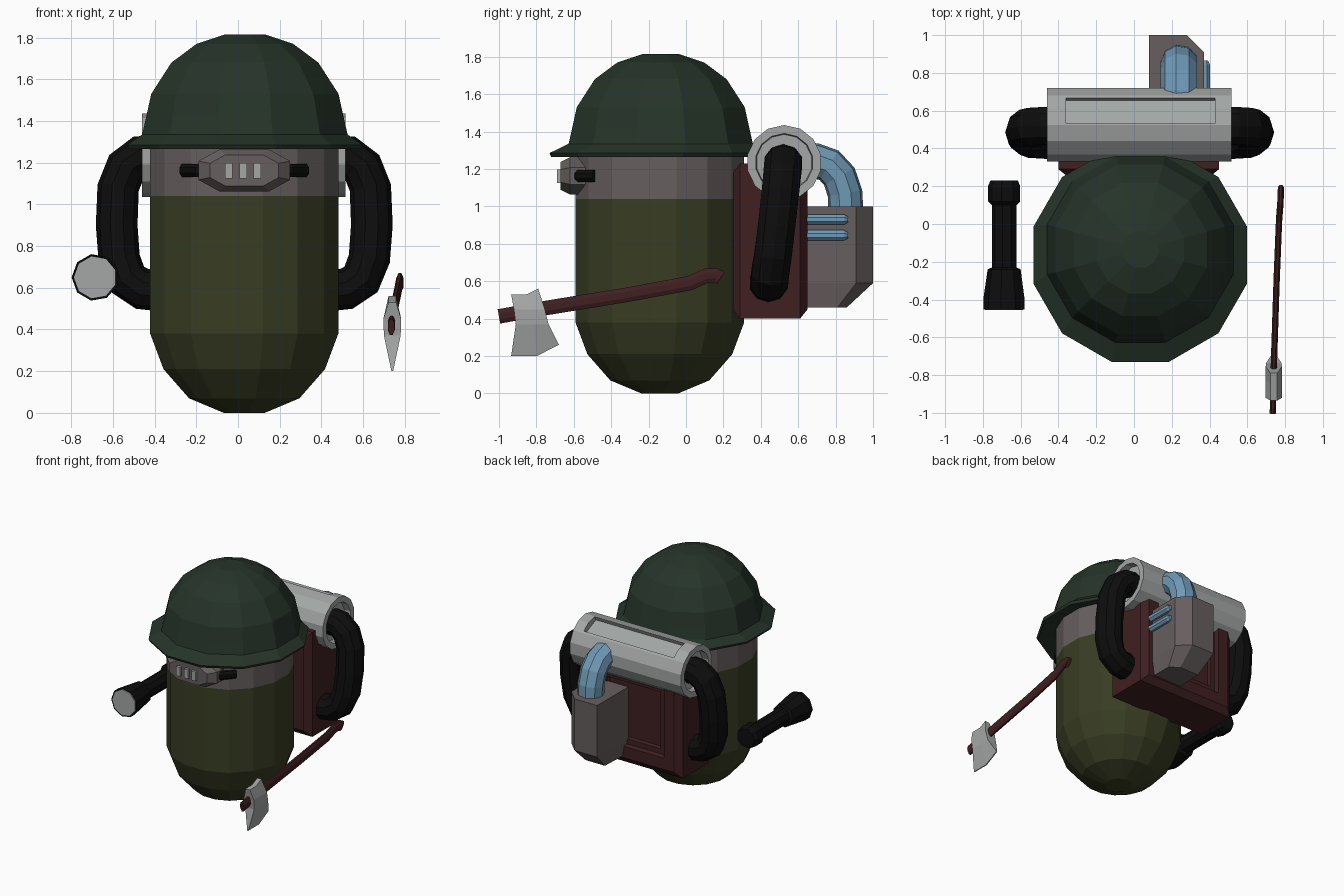
import bpy, bmesh, math
from mathutils import Vector

if "Cube" in bpy.data.objects:
    bpy.data.objects.remove(bpy.data.objects["Cube"])


def material(name, r, g, b):
    m = bpy.data.materials.new(name)
    m.diffuse_color = (r, g, b, 1)
    m.use_nodes = True
    m.node_tree.nodes["Principled BSDF"].inputs["Base Color"].default_value = m.diffuse_color
    return m


OLIVE = material("olive_cloth", 0.04, 0.047, 0.017)
GREEN = material("helmet_green", 0.019, 0.034, 0.022)
TAUPE = material("taupe_grey", 0.135, 0.113, 0.113)
STEEL = material("light_steel", 0.37, 0.39, 0.38)
RED = material("dark_red", 0.05, 0.014, 0.015)
BLACK = material("black_rubber", 0.004, 0.004, 0.004)
BLUE = material("pipe_blue", 0.16, 0.32, 0.47)


def loft(name, rings, mat):
    """Join equal-length rings of points into a closed solid."""
    bm = bmesh.new()
    loops = [[bm.verts.new(p) for p in ring] for ring in rings]
    n = len(loops[0])
    for a, b in zip(loops, loops[1:]):
        for i in range(n):
            j = (i + 1) % n
            bm.faces.new((a[i], a[j], b[j], b[i]))
    bm.faces.new(loops[0])
    bm.faces.new(loops[-1])
    bmesh.ops.recalc_face_normals(bm, faces=bm.faces)
    mesh = bpy.data.meshes.new(name)
    bm.to_mesh(mesh)
    bm.free()
    mesh.materials.append(mat)
    ob = bpy.data.objects.new(name, mesh)
    bpy.context.collection.objects.link(ob)
    return ob


def circle(c, u, v, n, turn=0.5):
    c, u, v = Vector(c), Vector(u), Vector(v)
    return [c + u * math.cos(a) + v * math.sin(a)
            for a in ((i + turn) * math.tau / n for i in range(n))]


def lathe(name, profile, axis, centre, sides, mat):
    """profile = (radius, position along axis); centre = the other two coordinates."""
    k = "xyz".index(axis)
    rings = []
    for r, h in profile:
        c = list(centre)
        c.insert(k, h)
        u, v = [Vector([r if i == d else 0 for i in range(3)]) for d in range(3) if d != k]
        rings.append(circle(c, u, v, sides))
    return loft(name, rings, mat)


def tube(name, path, radii, ref, sides, mat):
    """Sweep an ellipse along a path; radii = (along ref, across ref)."""
    pts = [Vector(p) for p in path]
    ref = Vector(ref)
    rings = []
    for i, p in enumerate(pts):
        t = (pts[min(i + 1, len(pts) - 1)] - pts[max(i - 1, 0)]).normalized()
        u = (ref - t * ref.dot(t)).normalized()
        rings.append(circle(p, u * radii[0], t.cross(u) * radii[1], sides))
    return loft(name, rings, mat)


def rect_y(x0, x1, z0, z1, y):
    return [(x0, y, z0), (x1, y, z0), (x1, y, z1), (x0, y, z1)]


# Capsule body with the face band at the top
body = lathe("body", [(0.1, 0), (0.27, 0.07), (0.395, 0.21), (0.46, 0.38), (0.46, 1.04), (0.46, 1.36)],
             "z", (0.03, -0.14), 16, OLIVE)
body.data.materials.append(TAUPE)
for f in body.data.polygons:
    f.material_index = int(f.center.z > 1.04)

# Helmet dome with flared brim, brim pushed slightly forward
helmet = lathe("helmet", [(0.47, 1.29), (0.575, 1.265), (0.585, 1.285), (0.51, 1.335), (0.49, 1.42),
                          (0.465, 1.53), (0.365, 1.68), (0.24, 1.77), (0.1, 1.815)],
               "z", (0.033, -0.135), 12, GREEN)
for v in helmet.data.vertices:
    if v.co.z < 1.3:
        v.co.y -= 0.03

# Head lamp: chamfered housing, light bars, strap rods wrapping the face
lamp_rings = []
for y, s in ((-0.53, 1), (-0.62, 1), (-0.67, 0.75)):
    lamp_rings.append([(0.03 + x * s, y, 1.163 + z * s) for x, z in
                       ((-0.22, -0.045), (-0.12, -0.1), (0.12, -0.1), (0.22, -0.045),
                        (0.22, 0.045), (0.12, 0.1), (-0.12, 0.1), (-0.22, 0.045))])
loft("lamp_housing", lamp_rings, TAUPE)
for x in (-0.045, 0.025, 0.092):
    loft("lamp_bar", [rect_y(x - 0.018, x + 0.018, 1.125, 1.198, y) for y in (-0.66, -0.69)], STEEL)
for s in (-1, 1):
    tube("lamp_strap", [(0.03 + s * x, y, 1.163) for x, y in ((0.12, -0.59), (0.22, -0.57), (0.29, -0.485))],
         (0.034, 0.03), (0, 0, 1), 8, BLACK)

# Backpack: chamfered box with a stepped recess in the back
box = (-0.40, 0.45, 0.4, 1.23)
backpack_rings = []
for inset, y in ((0.05, 0.25), (0, 0.29), (0, 0.61), (0.05, 0.65), (0.14, 0.65),
                 (0.15, 0.62), (0.19, 0.62), (0.2, 0.6)):
    backpack_rings.append(rect_y(box[0] + inset, box[1] - inset, box[2] + inset, box[3] - inset, y))
loft("backpack", backpack_rings, RED)

# Air tank across the top, recessed ends and a long slot
tank = lathe("air_tank", [(0.15, -0.41), (0.155, -0.46), (0.2, -0.46), (0.2, 0.515), (0.155, 0.515), (0.15, 0.465)],
             "x", (0.525, 1.235), 14, STEEL)
tilt = math.radians(24)
bpy.ops.mesh.primitive_cube_add(size=1, location=(0.035, 0.525 + 0.25 * math.sin(tilt),
                                                  1.235 + 0.25 * math.cos(tilt)),
                                rotation=(-tilt, 0, 0))
cutter = bpy.context.object
cutter.name = "slot_cutter"
cutter.scale = (0.79, 0.15, 0.2)
cutter.data.materials.append(STEEL)
cutter.hide_render = True
cutter.display_type = 'WIRE'
cut = tank.modifiers.new("slot", 'BOOLEAN')
cut.operation = 'DIFFERENCE'
cut.solver = 'EXACT'
cut.object = cutter
# Apply the cut and drop the helper
bpy.context.view_layer.update()
deps = bpy.context.evaluated_depsgraph_get()
cut_mesh = bpy.data.meshes.new_from_object(tank.evaluated_get(deps))
tank.modifiers.clear()
tank.data = cut_mesh
bpy.data.objects.remove(cutter)

# Black hoses from tank ends down to the pack sides
for s in (-1, 1):
    tube("hose", [(0.03 + s * x, y, z) for x, y, z in
                  ((0.40, 0.52, 1.235), (0.50, 0.52, 1.23), (0.565, 0.515, 1.18), (0.605, 0.505, 1.08),
                   (0.612, 0.485, 0.9), (0.60, 0.465, 0.74), (0.56, 0.45, 0.64), (0.49, 0.445, 0.595),
                   (0.38, 0.44, 0.585))], (0.105, 0.1), (0, 1, 0), 10, BLACK)

# Filter box on the back with chamfered corner and tapered base
top = [(0.08, 0.61), (0.37, 0.61), (0.37, 0.91), (0.28, 1.0), (0.08, 1.0)]
base = [(0.10, 0.61), (0.35, 0.61), (0.35, 0.81), (0.28, 0.86), (0.11, 0.86)]
loft("filter_box", [[(x, y, z) for x, y in ring] for ring, z in ((base, 0.46), (top, 0.59), (top, 1.0))], TAUPE)
tube("filter_elbow", [(0.24, 0.855, 0.97), (0.24, 0.85, 1.07), (0.24, 0.82, 1.16), (0.24, 0.765, 1.22),
                      (0.24, 0.69, 1.245), (0.24, 0.62, 1.25)], (0.1, 0.095), (1, 0, 0), 9, BLUE)
for z in (0.93, 0.845):
    lathe("filter_pipe", [(0.02, 0.63), (0.03, 0.645), (0.03, 0.845), (0.018, 0.865)],
          "y", (0.375, z), 8, BLUE)

# Flashlight
lathe("flashlight", [(0.1, -0.44), (0.113, -0.452), (0.113, -0.4), (0.09, -0.24), (0.067, -0.23), (0.067, 0.1),
                     (0.088, 0.12), (0.088, 0.2), (0.075, 0.23)], "y", (-0.685, 0.65), 9, BLACK)
lathe("flashlight_lens", [(0.104, -0.445), (0.104, -0.454)], "y", (-0.685, 0.65), 9, STEEL)

# Axe: curved wooden handle and wedge head
tube("axe_handle", [(0.735, -1.0, 0.412), (0.74, -0.76, 0.455), (0.755, -0.3, 0.53), (0.768, 0.02, 0.59),
                    (0.775, 0.11, 0.63), (0.777, 0.16, 0.632), (0.778, 0.185, 0.615)],
     (0.018, 0.042), (1, 0, 0), 8, RED)
axe_rings = []
for z0, z1, y0, y1, half in ((0.53, 0.56, -0.935, -0.79, 0.018), (0.45, 0.45, -0.92, -0.755, 0.043),
                             (0.37, 0.37, -0.91, -0.735, 0.04), (0.2, 0.26, -0.935, -0.68, 0.004)):
    x, ym, zm = 0.74, (y0 + y1) / 2 + 0.01, min(z0, z1)
    axe_rings.append([(x - half, y0, z0), (x - half, ym, (zm + z0) / 2), (x - half, y1, z1),
                      (x + half, y1, z1), (x + half, ym, (zm + z0) / 2), (x + half, y0, z0)])
loft("axe_head", axe_rings, STEEL)
